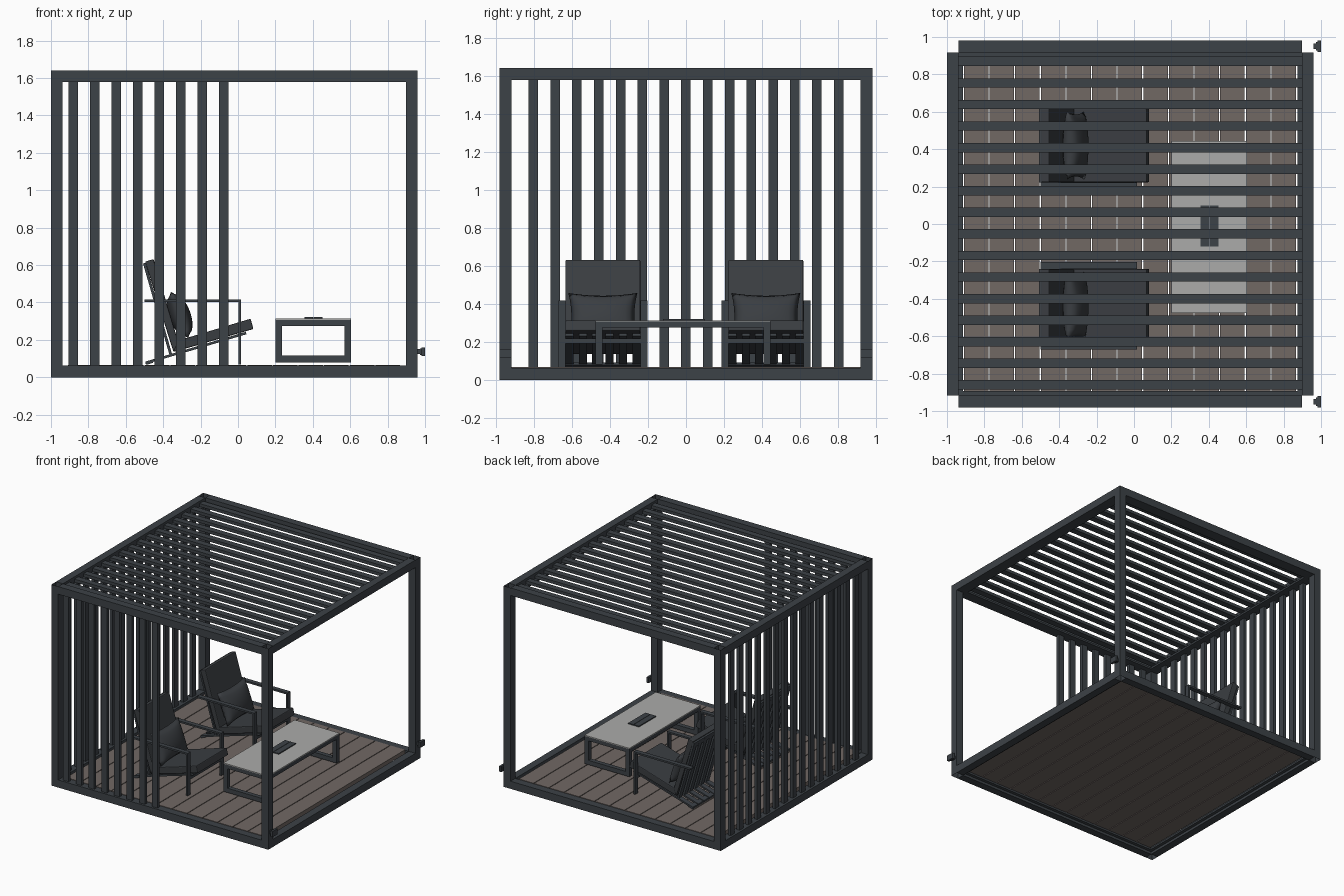
import bpy, bmesh, math
from mathutils import Vector, Matrix

if "Cube" in bpy.data.objects:
    bpy.data.objects.remove(bpy.data.objects["Cube"])


def mat(name, r, g, b):
    m = bpy.data.materials.new(name)
    m.diffuse_color = (r, g, b, 1)
    m.use_nodes = True
    m.node_tree.nodes["Principled BSDF"].inputs["Base Color"].default_value = m.diffuse_color
    return m


CHARCOAL = mat("charcoal metal", 0.046, 0.054, 0.063)
FABRIC = mat("dark fabric", 0.042, 0.047, 0.053)
WOOD = mat("brown decking", 0.165, 0.138, 0.127)
STONE = mat("pale stone", 0.41, 0.41, 0.40)


def finish(name, bm, material):
    bmesh.ops.recalc_face_normals(bm, faces=bm.faces)
    me = bpy.data.meshes.new(name)
    bm.to_mesh(me)
    bm.free()
    me.materials.append(material)
    ob = bpy.data.objects.new(name, me)
    bpy.context.collection.objects.link(ob)
    return ob


def boxes(name, items, material):
    """One object from several boxes, each (x0, x1, y0, y1, z0, z1)."""
    bm = bmesh.new()
    for x0, x1, y0, y1, z0, z1 in items:
        m = Matrix.Translation(((x0 + x1) / 2, (y0 + y1) / 2, (z0 + z1) / 2))
        m = m @ Matrix.Diagonal((x1 - x0, y1 - y0, z1 - z0, 1))
        bmesh.ops.create_cube(bm, size=1, matrix=m)
    return finish(name, bm, material)


def prisms(name, profile, spans, material, bevel=0):
    """Side profile (x, z) extruded across each y span."""
    bm = bmesh.new()
    for y0, y1 in spans:
        f = bm.faces.new([bm.verts.new((x, y0, z)) for x, z in profile])
        ext = bmesh.ops.extrude_face_region(bm, geom=[f])["geom"]
        bmesh.ops.translate(bm, vec=(0, y1 - y0, 0),
                            verts=[v for v in ext if isinstance(v, bmesh.types.BMVert)])
    ob = finish(name, bm, material)
    if bevel:
        b = ob.modifiers.new("soft edge", "BEVEL")
        b.width, b.segments = bevel, 2
    return ob


X0, X1, Y, H, T = -1.0, 0.96, 0.98, 1.64, 0.062
XI0, XI1, YI = X0 + T, X1 - T, Y - T

# corner posts: hollow tubes, open at both ends
for sx, x in (("left", X0), ("right", XI1)):
    for sy, y in (("front", -Y), ("back", YI)):
        bm = bmesh.new()
        ring = [(x, y), (x + T, y), (x + T, y + T), (x, y + T)]
        lo = [bm.verts.new((a, b, 0)) for a, b in ring]
        hi = [bm.verts.new((a, b, H)) for a, b in ring]
        for i in range(4):
            j = (i + 1) % 4
            bm.faces.new((lo[i], lo[j], hi[j], hi[i]))
        finish(f"{sx}_{sy}_post", bm, CHARCOAL)

# base and roof beams with inner ledges
L = 0.025
for name, z0, z1, l0, l1 in (("base", 0, T, 0.02, 0.035), ("roof", H - T, H, H - T, H - T + 0.015)):
    boxes(name + "_beams", [
        (XI0, XI1, -Y, -YI, z0, z1), (XI0, XI1, YI, Y, z0, z1),
        (X0, XI0, -YI, YI, z0, z1), (XI1, X1, -YI, YI, z0, z1)], CHARCOAL)
    boxes(name + "_ledges", [
        (XI0, XI1, -YI, -YI + L, l0, l1), (XI0, XI1, YI - L, YI, l0, l1),
        (XI0, XI0 + L, -YI + L, YI - L, l0, l1), (XI1 - L, XI1, -YI + L, YI - L, l0, l1)], CHARCOAL)

# roof, left wall and front wall slats
S = 0.025
boxes("roof_slats", [(XI0, XI1, y - S, y + S, 1.596, 1.621)
                     for y in (-0.86 + 0.1153 * i for i in range(16))], CHARCOAL)
boxes("left_wall_slats", [(-0.982, -0.957, y - S, y + S, T, H - T)
                          for y in (-0.803 + 0.1147 * i for i in range(15))], CHARCOAL)
boxes("front_wall_slats", [(x - S, x + S, -0.962, -0.937, T, H - T)
                           for x in (-0.88 + 0.1147 * i for i in range(8))], CHARCOAL)

# deck boards with narrow gaps
P = 0.137
boxes("deck_boards", [(-0.912 + P * i + 0.003, -0.912 + P * (i + 1) - 0.003, -YI, YI, 0.036, 0.066)
                      for i in range(13)], WOOD)

# wall fittings low on the right posts
for side, y in (("front", -0.95), ("back", 0.95)):
    boxes(side + "_fitting", [
        (0.96, 0.972, y - 0.015, y + 0.015, 0.125, 0.15),
        (0.972, 0.982, y - 0.022, y + 0.022, 0.12, 0.155),
        (0.982, 1.0, y - 0.031, y + 0.031, 0.114, 0.16)], CHARCOAL)

# fire table: two end loops, rim, pale top, burner
tx0, tx1, ty0, ty1, b = 0.20, 0.605, -0.475, 0.445, 0.036
loops = []
for y in (ty0, ty1 - b):
    loops += [(tx0, tx0 + b, y, y + b, 0.08, 0.275), (tx1 - b, tx1, y, y + b, 0.08, 0.275),
              (tx0 + b, tx1 - b, y, y + b, 0.08, 0.08 + b)]
boxes("table_legs", loops, CHARCOAL)
boxes("table_rim", [(tx0, tx1, ty0, ty1, 0.275, 0.306)], CHARCOAL)
boxes("table_top", [(tx0, tx1, ty0, ty1, 0.306, 0.313)], STONE)
boxes("table_burner", [(0.355, 0.402, -0.12, 0.10, 0.313, 0.321),
                       (0.405, 0.452, -0.12, 0.10, 0.313, 0.321)], CHARCOAL)


def pillow(name, y):
    """Pinched cushion: two bulged grids joined along their edge."""
    n = 14
    bm = bmesh.new()
    up, wide = Vector((-0.35, 0, 0.937)), Vector((0, 1, 0))
    out = Vector((0.937, 0, 0.35))
    centre = Vector((-0.312, y, 0.333))
    for side in (1, -1):
        g = []
        for i in range(n + 1):
            for j in range(n + 1):
                u, v = 2 * i / n - 1, 2 * j / n - 1
                pu, pv = u * (1 - 0.09 * (1 - v * v)), v * (1 - 0.12 * (1 - u * u))
                h = 0.058 * ((1 - u ** 2) * (1 - v ** 2)) ** 0.45
                g.append(bm.verts.new(centre + wide * pu * 0.182 + up * pv * 0.132 + out * h * side))
        for i in range(n):
            for j in range(n):
                a = i * (n + 1) + j
                bm.faces.new((g[a], g[a + 1], g[a + n + 2], g[a + n + 1]))
    bmesh.ops.remove_doubles(bm, verts=bm.verts, dist=1e-5)
    ob = finish(name, bm, FABRIC)
    for f in ob.data.polygons:
        f.use_smooth = True


# lounge chairs
for tag, c in (("front_chair", -0.4375), ("back_chair", 0.42)):
    w = 0.197
    full = [(c - w, c + w)]
    slats = [(c - w + 0.0705 * i, c - w + 0.0705 * i + 0.042) for i in range(6)]
    prisms(tag + "_seat", [(-0.345, 0.135), (0.083, 0.258), (0.067, 0.313), (-0.325, 0.195)],
           full, FABRIC, 0.006)
    prisms(tag + "_back", [(-0.345, 0.135), (-0.318, 0.185), (-0.452, 0.632), (-0.497, 0.618)],
           full, FABRIC, 0.006)
    # slatted support frames
    prisms(tag + "_seat_slats", [(-0.495, 0.07), (0.045, 0.230), (0.042, 0.243), (-0.495, 0.084)],
           slats, CHARCOAL)
    prisms(tag + "_back_slats", [(-0.366, 0.118), (-0.352, 0.122), (-0.494, 0.612), (-0.508, 0.608)],
           slats, CHARCOAL)
    prisms(tag + "_seat_crossbars", [(-0.49, 0.066), (-0.455, 0.077), (-0.455, 0.09), (-0.49, 0.079)],
           full, CHARCOAL)
    prisms(tag + "_back_crossbar", [(-0.494, 0.563), (-0.482, 0.567), (-0.494, 0.612), (-0.508, 0.608)],
           full, CHARCOAL)
    # flat-bar arms bent down into the front legs
    sides = [(c - w - 0.037, c - w), (c + w, c + w + 0.037)]
    prisms(tag + "_arms", [(-0.50, 0.402), (0.002, 0.402), (0.002, 0.068), (0.016, 0.068),
                           (0.016, 0.416), (-0.50, 0.416)], sides, CHARCOAL)
    boxes(tag + "_leg_bar", [(0.002, 0.016, c - w, c + w, 0.19, 0.216)], CHARCOAL)
    pillow(tag + "_pillow", c)
